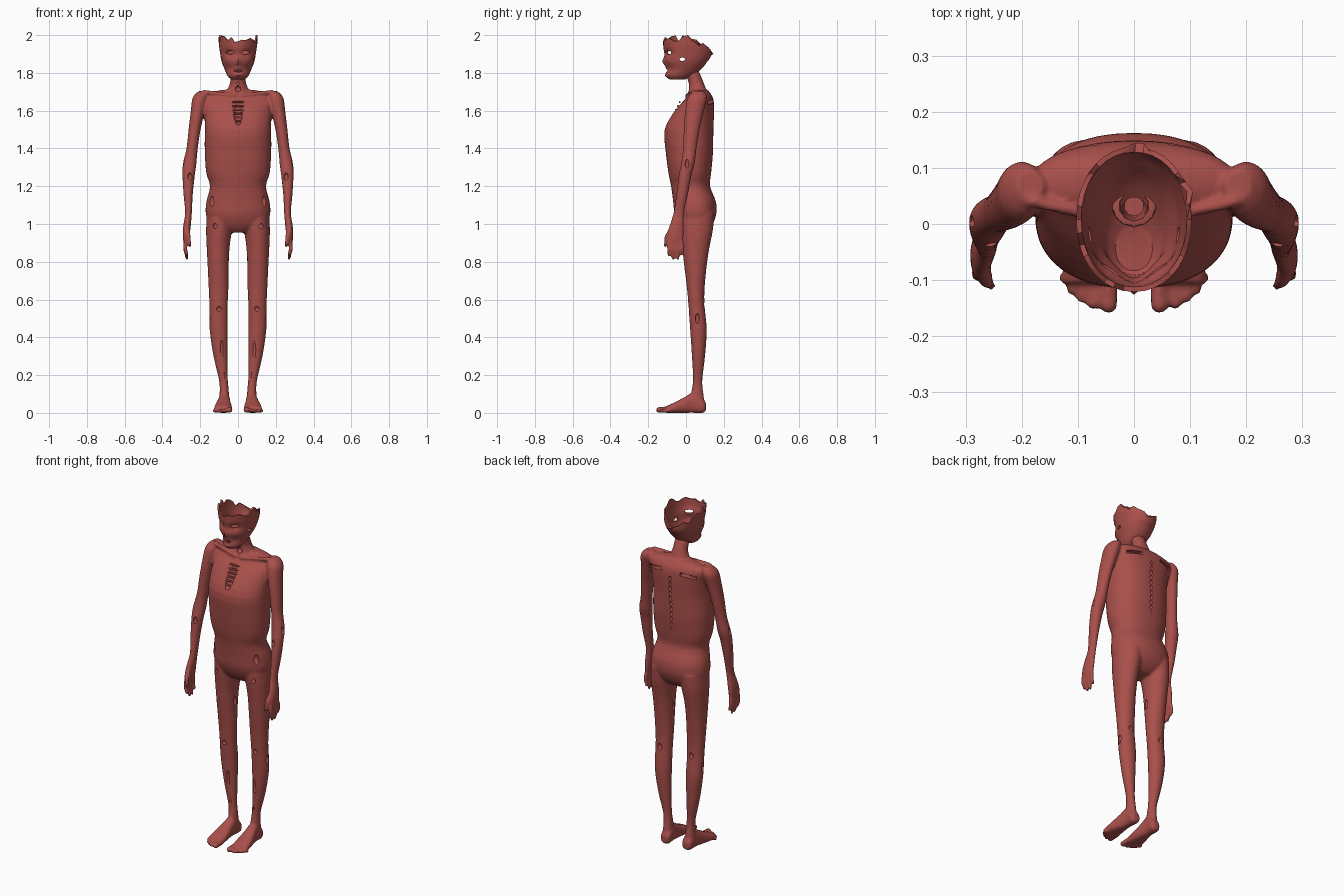
import bpy, bmesh, math, random
from mathutils import Vector, Matrix

if "Cube" in bpy.data.objects:
    bpy.data.objects.remove(bpy.data.objects["Cube"])

random.seed(4)
skin = bpy.data.materials.new("flesh")
skin.diffuse_color = (0.40, 0.08, 0.07, 1)
skin.use_nodes = True
skin.node_tree.nodes["Principled BSDF"].inputs["Base Color"].default_value = skin.diffuse_color


def make_object(name, bm):
    me = bpy.data.meshes.new(name)
    bm.to_mesh(me)
    bm.free()
    ob = bpy.data.objects.new(name, me)
    bpy.context.collection.objects.link(ob)
    me.materials.append(skin)
    return ob


def smooth_rings(rings, steps=3):
    """Catmull-Rom interpolation of ring settings."""
    out, n = [], len(rings)
    for i in range(n - 1):
        p = [rings[max(0, min(n - 1, i + k))] for k in (-1, 0, 1, 2)]
        for s in range(steps):
            t = s / steps
            out.append([0.5 * (2 * b + (c - a) * t + (2 * a - 5 * b + 4 * c - d) * t * t
                               + (3 * b - a - 3 * c + d) * t ** 3) for a, b, c, d in zip(*p)])
    return out + [list(rings[-1])]


def loft(bm, rings, axis="z", n=28, power=2.0, cap_top=True):
    """Skin over ellipses (x, y, z, r1, r2), stacked along z or along y."""
    loops = []
    for x, y, z, r1, r2 in smooth_rings(rings):
        loop = []
        for i in range(n):
            a = 2 * math.pi * i / n
            c, s = math.cos(a), math.sin(a)
            u = r1 * math.copysign(abs(c) ** (2 / power), c)
            v = r2 * math.copysign(abs(s) ** (2 / power), s)
            loop.append(bm.verts.new((x + u, y + v, z) if axis == "z" else (x + u, y, z + v)))
        loops.append(loop)
    for a, b in zip(loops, loops[1:]):
        for i in range(n):
            j = (i + 1) % n
            bm.faces.new((a[i], a[j], b[j], b[i]))
    bm.faces.new(loops[0][::-1])
    if cap_top:
        bm.faces.new(loops[-1])
    return loops


def ball(bm, pos, size, rot=None):
    m = Matrix.Translation(pos) @ (rot or Matrix()) @ Matrix.Diagonal((*size, 1))
    bmesh.ops.create_icosphere(bm, subdivisions=2, radius=1, matrix=m)


def bone(bm, p, q, r1, r2):
    """Tapered rod with rounded ends."""
    p, q = Vector(p), Vector(q)
    m = Matrix.Translation((p + q) / 2) @ (q - p).to_track_quat("Z", "Y").to_matrix().to_4x4()
    bmesh.ops.create_cone(bm, cap_ends=True, segments=10, radius1=r1, radius2=r2,
                          depth=(q - p).length, matrix=m)
    ball(bm, p, (r1,) * 3)
    ball(bm, q, (r2,) * 3)


def bake(ob, angle=40):
    """Apply the modifiers, shade smooth and keep hard rims sharp."""
    dg = bpy.context.evaluated_depsgraph_get()
    me = bpy.data.meshes.new_from_object(ob.evaluated_get(dg))
    ob.modifiers.clear()
    ob.data = me
    me.polygons.foreach_set("use_smooth", [True] * len(me.polygons))
    me.set_sharp_from_angle(angle=math.radians(angle))


def carve(ob, cutter):
    cutter.hide_render = True
    m = ob.modifiers.new("wounds", "BOOLEAN")
    m.operation, m.solver, m.object = "DIFFERENCE", "EXACT", cutter
    bake(ob)
    bpy.data.objects.remove(cutter)


# Torso and neck
bm = bmesh.new()
loft(bm, [(0, .045, .955, .06, .05), (0, .05, .99, .14, .085), (0, .05, 1.05, .17, .11),
          (0, .045, 1.12, .167, .113), (0, .024, 1.20, .148, .103), (0, .02, 1.27, .168, .113),
          (0, .018, 1.38, .176, .125), (0, .016, 1.5, .176, .129), (0, .045, 1.6, .178, .104),
          (0, .07, 1.66, .185, .075), (0, .075, 1.69, .165, .055), (0, .075, 1.71, .085, .04)],
     power=2.25, n=40)
loft(bm, [(0, .065, 1.66, .08, .06), (0, .06, 1.715, .055, .046), (0, .053, 1.75, .042, .04),
          (0, .03, 1.81, .04, .038)])

for s in (-1, 1):
    # Arm down to the palm
    loft(bm, [(s * x, y, z, a, b) for x, y, z, a, b in (
        (.185, .068, 1.703, .025, .03), (.2, .06, 1.67, .04, .052), (.213, .045, 1.6, .037, .05),
        (.23, .03, 1.5, .032, .042), (.243, .02, 1.4, .030, .036), (.256, .01, 1.32, .036, .036),
        (.261, -.004, 1.26, .033, .034), (.264, -.02, 1.16, .025, .031),
        (.262, -.038, 1.06, .018, .028), (.27, -.05, .99, .02, .038),
        (.274, -.057, .94, .018, .045), (.276, -.058, .90, .013, .042))], n=20)
    # Collarbone
    bone(bm, (s * .02, .005, 1.68), (s * .18, .04, 1.7), .011, .011)
    # Fingers and thumb
    for y, tip, z in ((-.023, -.02, .84), (-.047, -.042, .817), (-.07, -.067, .817), (-.091, -.09, .835)):
        bone(bm, (s * .277, y, .905), (s * .28, (y + tip) / 2, .868), .0115, .011)
        bone(bm, (s * .28, (y + tip) / 2, .868), (s * .27, tip, z), .011, .008)
    bone(bm, (s * .27, -.075, .975), (s * .262, -.103, .93), .015, .012)
    bone(bm, (s * .262, -.103, .93), (s * .255, -.109, .885), .012, .009)
    # Leg
    loft(bm, [(s * x, y, z, a, b) for x, y, z, a, b in (
        (.09, .055, 1.06, .075, .095), (.1, .055, .97, .069, .088), (.105, .052, .88, .061, .073),
        (.105, .05, .78, .056, .06), (.103, .052, .65, .052, .046), (.103, .056, .56, .048, .043),
        (.102, .066, .44, .048, .044), (.093, .066, .3, .037, .035), (.078, .062, .18, .024, .025),
        (.073, .06, .12, .024, .03), (.073, .06, .05, .028, .04))], n=24)
    # Foot and toes
    loft(bm, [(s * x, y, z, a, b) for x, y, z, a, b in (
        (.07, .105, .032, .018, .02), (.07, .09, .037, .03, .037), (.072, .04, .054, .03, .054),
        (.075, 0, .044, .036, .044), (.078, -.055, .029, .046, .029),
        (.08, -.105, .018, .048, .018))], axis="y", n=20, power=2.5)
    for x0, x1, y, r in ((.045, .045, -.144, .016), (.067, .073, -.142, .011), (.085, .094, -.131, .0105),
                         (.1, .111, -.116, .0105), (.113, .126, -.096, .01)):
        bone(bm, (s * x0, -.09, r + .002), (s * x1, y, r), r, r)
body = make_object("body", bm)
m = body.modifiers.new("fuse", "REMESH")
m.mode, m.voxel_size = "VOXEL", .0065
m = body.modifiers.new("soften", "SMOOTH")
m.factor, m.iterations = .5, 4
bake(body)

# Openings in the body: throat, breastbone slot, spine, shoulder blades, limb wounds
bm = bmesh.new()
ball(bm, (0, -.075, 1.60), (.027, .035, .088), Matrix.Rotation(math.radians(-27), 4, "X"))
ball(bm, (0, .012, 1.715), (.016, .018, .017))
bmesh.ops.create_cone(bm, cap_ends=True, segments=10, radius1=.018, radius2=.03, depth=.1,
                      matrix=Matrix.Translation((0, .032, 1.785)))
for i in range(11):
    ball(bm, (random.uniform(-.004, .004), .149 - .004 * abs(i - 5) / 5, 1.31 + i * .03), (.009, .014, .013))
for s in (-1, 1):
    bmesh.ops.create_cube(bm, size=1, matrix=Matrix.Translation((s * .105, .13, 1.645))
                          @ Matrix.Rotation(s * .12, 4, "Y") @ Matrix.Diagonal((.09, .05, .018, 1)))
    for x, y, z, a, c in ((.103, .102, .57, .016, .02), (.146, .06, .5, .012, .03), (.1, .012, .55, .015, .014),
                          (.085, .026, .33, .01, .06), (.115, -.022, .99, .018, .02), (.14, -.025, 1.12, .022, .03),
                          (.29, .005, 1.32, .011, .025), (.255, -.034, 1.25, .012, .022),
                          (.052, .045, .8, .01, .03), (.075, .03, .2, .008, .03)):
        ball(bm, (s * x, y, z), (a, .011, c))
carve(body, make_object("body_cutter", bm))

# Little rungs in the breastbone slot
bm = bmesh.new()
for i in range(6):
    t = i / 5
    bone(bm, (-.026, -.083 + .05 * t, 1.545 + .1 * t), (.026, -.083 + .05 * t, 1.545 + .1 * t), .005, .005)
bake(make_object("breastbone_rungs", bm))

# Hollow, broken-open head
bm = bmesh.new()
loops = loft(bm, [(0, -.045, 1.765, .036, .04), (0, -.033, 1.785, .056, .068), (0, -.012, 1.82, .071, .093),
                  (0, .002, 1.86, .087, .11), (0, .007, 1.90, .094, .12), (0, .008, 1.94, .10, .126),
                  (0, .008, 1.975, .103, .129)], n=36, power=2.1, cap_top=False)
for k, loop in enumerate(loops):
    t = max(0, (k - 9) / (len(loops) - 10))
    for v in loop:
        x, y = v.co.x, v.co.y
        v.co.z -= t * max(0, y - .04) * .75
        if y < 0:  # front of the rim dips in the middle
            v.co.z -= t * .03 * max(0, 1 - abs(x) / .05)
        if k == len(loops) - 1:
            v.co.z += random.uniform(-.016, .025)
            v.co.z = min(v.co.z, 2.0)
        # Brow, sunken eyes, cheekbones, nose and chin
        if y < -.03:
            g = lambda cx, cz, w, h: math.exp(-((abs(x) - cx) / w) ** 2 - ((v.co.z - cz) / h) ** 2)
            v.co.y += (.016 * g(.045, 1.905, .025, .016) - .007 * g(.05, 1.865, .025, .014)
                       - .018 * g(0, 1.86, .014, .02) - .01 * g(0, 1.785, .03, .014)
                       + .012 * g(.045, 1.82, .025, .018))
    if k == len(loops) - 1:
        next(v for v in loop if v.co.x < -.06 and v.co.y < 0).co.z = 2.0
        next(v for v in loop if v.co.x > .06 and v.co.y > 0).co.z = 2.0
head = make_object("head", bm)
m = head.modifiers.new("skull_wall", "SOLIDIFY")
m.thickness, m.offset = .009, -1
bake(head)

# Eye, ear, nose, mouth and neck openings of the head
bm = bmesh.new()
for s in (-1, 1):
    ball(bm, (s * .043, -.095, 1.908), (.024, .035, .0105))
    ball(bm, (s * .085, -.02, 1.872), (.03, .016, .01))
    ball(bm, (s * .009, -.122, 1.843), (.006, .012, .009))
ball(bm, (0, -.11, 1.812), (.026, .03, .008))
ball(bm, (0, .03, 1.78), (.024, .024, .04))
carve(head, make_object("head_cutter", bm))

# Teeth
bm = bmesh.new()
for i in range(-2, 3):
    bmesh.ops.create_cube(bm, size=1, matrix=Matrix.Translation((i * .009, -.093 + .0009 * i * i, 1.814))
                          @ Matrix.Diagonal((.006, .006, .016, 1)))
make_object("teeth", bm)
